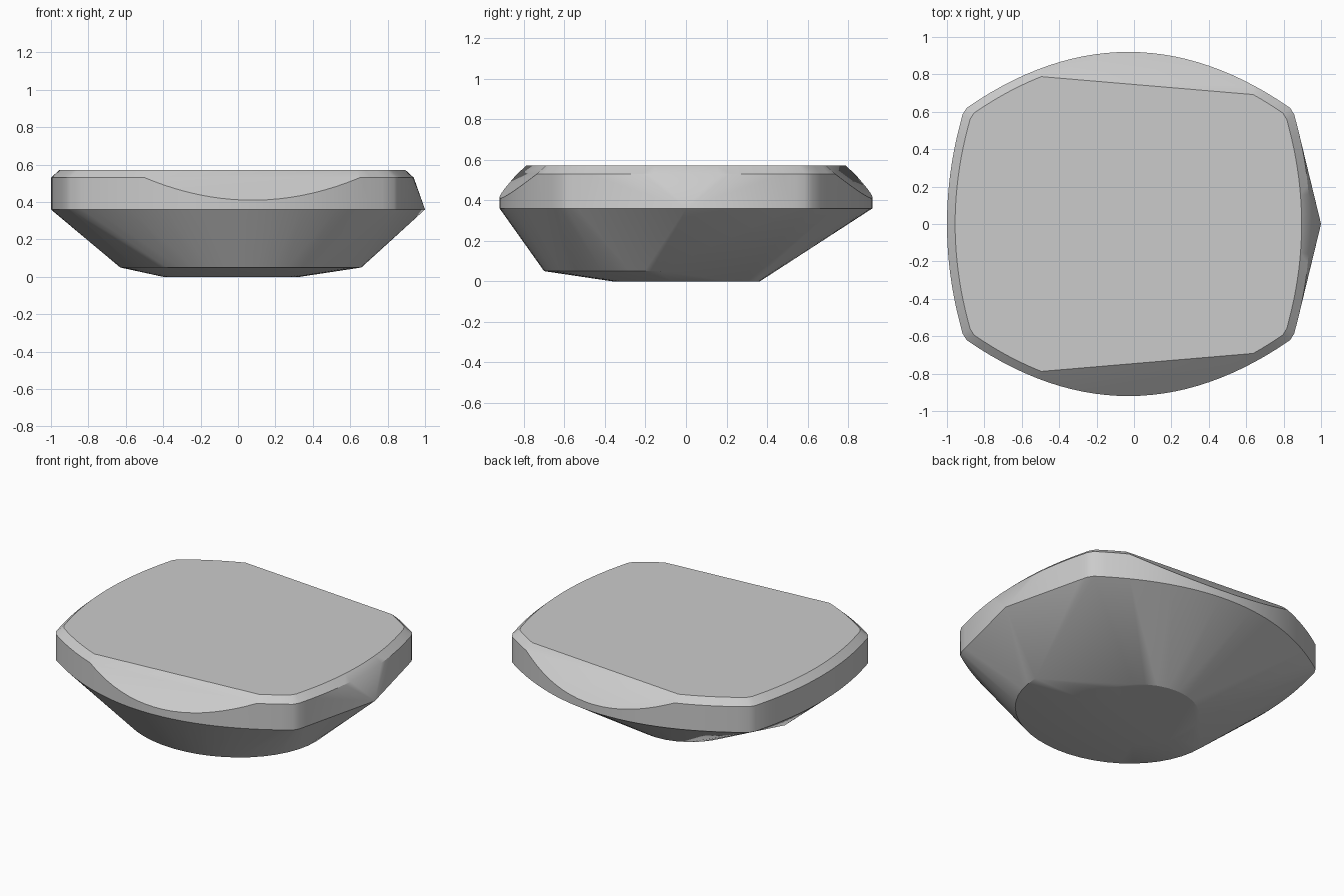
import bpy, bmesh, math
from mathutils import Vector

cube = bpy.data.objects.get("Cube")
if cube:
    bpy.data.objects.remove(cube)

CX = -0.03  # centre of the cushion outline


def quarter():
    """One quarter of the cushion outline: side arc, rounded corner, end arc."""
    side = [(0.97 - 0.245 * y * y, y) for y in (0.535 * i / 10 for i in range(11))]
    end = [(x, 0.92 - 0.40 * x * x) for x in (0.865 * i / 14 for i in range(14, -1, -1))]
    return side + [(0.887, 0.585)] + end


def outline(z, scale=1.0):
    pts = {(round(sx * x, 5), round(sy * y, 5))
           for x, y in quarter() for sx in (1, -1) for sy in (1, -1)}
    return [(CX + x * scale, y * scale, z) for x, y in sorted(pts)]


def arc(cx, cy, rx, ry, z, start, sweep, n):
    return [(cx + rx * math.cos(start + sweep * i / n),
             cy + ry * math.sin(start + sweep * i / n), z) for i in range(n + 1)]


# Levels of the stone: girdle, wall top, table, pointed side, base lip, flat base
points = outline(0.36) + outline(0.53) + outline(0.57, 0.955)
points.append((1.0, 0.0, 0.36))
points += arc(0.015, -0.13, 0.645, 0.57, 0.05, math.pi, math.pi, 24)
points += arc(-0.035, 0, 0.365, 0.365, 0, 0, 2 * math.pi * 31 / 32, 31)

bm = bmesh.new()
for p in points:
    bm.verts.new(p)
hull = bmesh.ops.convex_hull(bm, input=bm.verts)
loose = {g for g in hull["geom_interior"] + hull["geom_unused"]
         if isinstance(g, bmesh.types.BMVert)}
bmesh.ops.delete(bm, geom=list(loose), context='VERTS')

# Slanted cuts along the front and back of the table
for s in (-1, 1):
    a = Vector((-0.52, 0.79 * s, 0.57))
    b = Vector((0.66, 0.69 * s, 0.57))
    c = Vector((0.09, 0.914 * s, 0.41))
    normal = (b - a).cross(c - a).normalized()
    if normal.z < 0:
        normal.negate()
    cut = bmesh.ops.bisect_plane(bm, geom=bm.verts[:] + bm.edges[:] + bm.faces[:],
                                 dist=1e-5, plane_co=a, plane_no=normal, clear_outer=True)
    rim = [e for e in bm.edges if e.is_boundary]
    bmesh.ops.holes_fill(bm, edges=rim, sides=0)

# Merge coplanar triangles into clean flat facets
bmesh.ops.dissolve_limit(bm, angle_limit=math.radians(0.5), verts=bm.verts[:], edges=bm.edges[:])
bmesh.ops.recalc_face_normals(bm, faces=bm.faces[:])

mesh = bpy.data.meshes.new("cut_stone")
bm.to_mesh(mesh)
bm.free()
stone = bpy.data.objects.new("cut_stone", mesh)
bpy.context.collection.objects.link(stone)

# Plain grey stone
grey = bpy.data.materials.new("stone_grey")
grey.use_nodes = True
color = (0.6, 0.6, 0.6, 1)
grey.diffuse_color = color
grey.node_tree.nodes["Principled BSDF"].inputs["Base Color"].default_value = color
mesh.materials.append(grey)

bpy.context.view_layer.objects.active = stone
stone.select_set(True)
bpy.ops.object.shade_smooth_by_angle(angle=math.radians(30))
